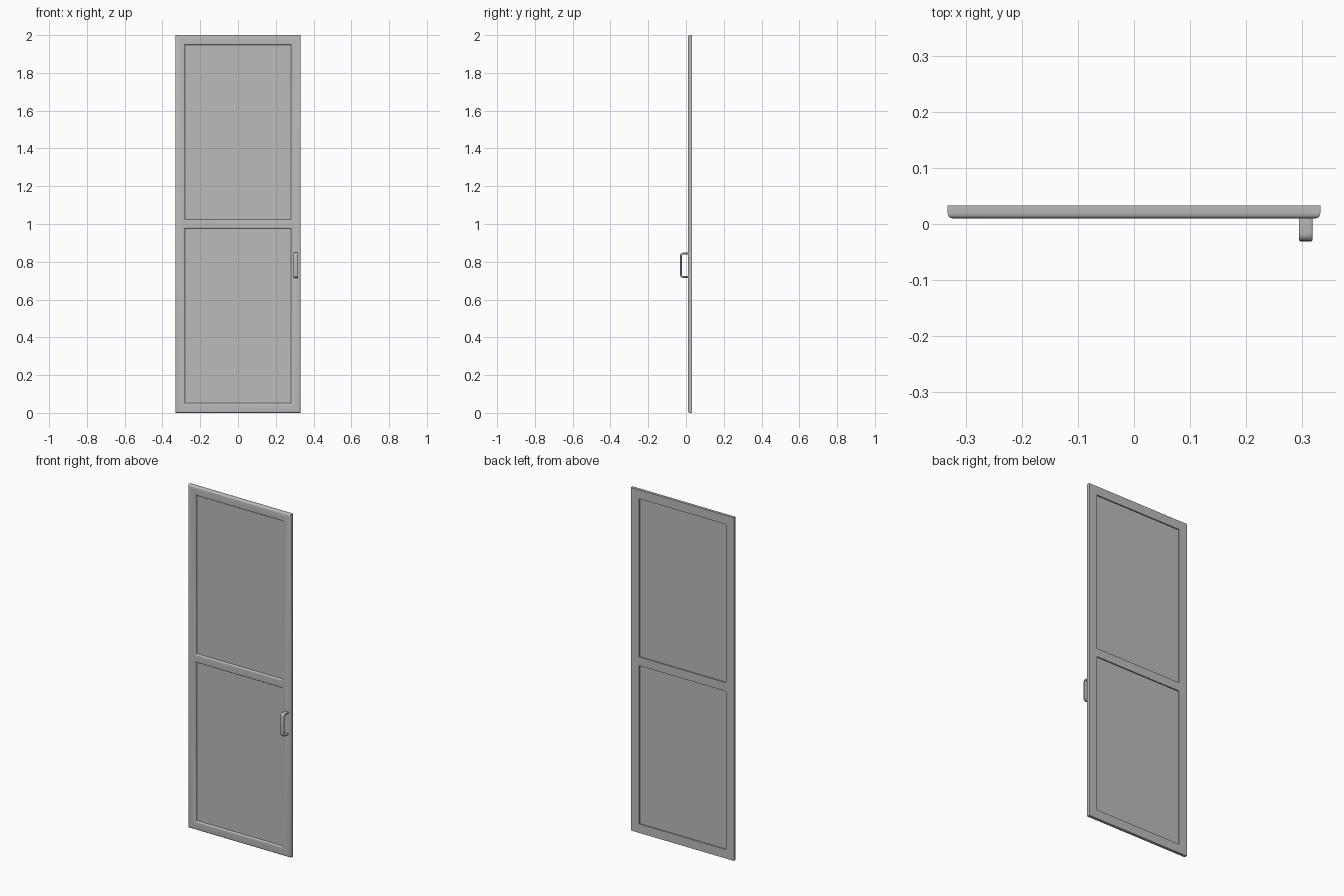
import bpy
import bmesh

cube = bpy.data.objects.get("Cube")
if cube:
    bpy.data.objects.remove(cube)

GREY = (0.5, 0.5, 0.5, 1)
grey = bpy.data.materials.new("plain grey")
grey.use_nodes = True
grey.diffuse_color = GREY
grey.node_tree.nodes["Principled BSDF"].inputs["Base Color"].default_value = GREY

W, H, RAIL, MID = 0.332, 2.0, 0.052, 1.0
FRONT, BACK = 0.01, 0.033


def finish(bm, name, angle):
    bmesh.ops.recalc_face_normals(bm, faces=bm.faces)
    mesh = bpy.data.meshes.new(name)
    bm.to_mesh(mesh)
    bm.free()
    mesh.materials.append(grey)
    ob = bpy.data.objects.new(name, mesh)
    bpy.context.collection.objects.link(ob)
    bpy.ops.object.select_all(action="DESELECT")
    ob.select_set(True)
    bpy.context.view_layer.objects.active = ob
    bpy.ops.object.shade_smooth_by_angle(angle=angle)
    return ob


def extrude(bm, offset):
    ret = bmesh.ops.extrude_face_region(bm, geom=bm.faces[:], use_keep_orig=True)
    verts = [g for g in ret["geom"] if isinstance(g, bmesh.types.BMVert)]
    bmesh.ops.translate(bm, verts=verts, vec=offset)


# Mitred frame with a middle rail, softened along its front edges
bm = bmesh.new()
inner_x = W - RAIL
levels = [RAIL, MID - 0.025, MID + 0.025, H - RAIL]
outer = {(s, z): bm.verts.new((s * W, FRONT, z)) for s in (-1, 1) for z in (0, H)}
inner = {(s, i): bm.verts.new((s * inner_x, FRONT, z))
         for s in (-1, 1) for i, z in enumerate(levels)}
for s in (-1, 1):
    bm.faces.new([outer[s, 0], outer[s, H]] + [inner[s, i] for i in (3, 2, 1, 0)])
bm.faces.new([outer[-1, 0], outer[1, 0], inner[1, 0], inner[-1, 0]])
bm.faces.new([inner[-1, 1], inner[1, 1], inner[1, 2], inner[-1, 2]])
bm.faces.new([inner[-1, 3], inner[1, 3], outer[1, H], outer[-1, H]])
bmesh.ops.recalc_face_normals(bm, faces=bm.faces)
extrude(bm, (0, BACK - FRONT, 0))
bmesh.ops.recalc_face_normals(bm, faces=bm.faces)
soft = [e for e in bm.edges
        if all(abs(v.co.y - FRONT) < 1e-4 for v in e.verts)
        and e.calc_face_angle(0) > 1]
bmesh.ops.bevel(bm, geom=soft, offset=0.009, segments=4, profile=0.5,
                affect="EDGES", clamp_overlap=True)
finish(bm, "door_frame", 0.6)

# Recessed panels
for name, low, high in (("lower_panel", levels[0], levels[1]),
                        ("upper_panel", levels[2], levels[3])):
    bm = bmesh.new()
    bmesh.ops.create_cube(bm, size=1)
    bmesh.ops.scale(bm, verts=bm.verts,
                    vec=(2 * inner_x + 0.004, 0.006, high - low + 0.004))
    bmesh.ops.translate(bm, verts=bm.verts, vec=(0, 0.023, (low + high) / 2))
    finish(bm, name, 0.5)

# Pull handle: a flat bar bent into a U
bm = bmesh.new()
bottom, top, tip, root, bar = 0.715, 0.848, -0.031, 0.014, 0.009
profile = [(root, bottom), (tip, bottom), (tip, top), (root, top),
           (root, top - bar), (tip + bar, top - bar),
           (tip + bar, bottom + bar), (root, bottom + bar)]
bm.faces.new([bm.verts.new((0.294, y, z)) for y, z in profile])
extrude(bm, (0.024, 0, 0))
bmesh.ops.recalc_face_normals(bm, faces=bm.faces)


def bend_edges(y):
    return [e for e in bm.edges if abs(e.verts[0].co.x - e.verts[1].co.x) > 0.01
            and abs(e.verts[0].co.y - y) < 1e-4]


bmesh.ops.bevel(bm, geom=bend_edges(tip), offset=0.014, segments=4,
                profile=0.5, affect="EDGES")
bmesh.ops.bevel(bm, geom=bend_edges(tip + bar), offset=0.006, segments=4,
                profile=0.5, affect="EDGES")
rims = [e for e in bm.edges if abs(e.verts[0].co.x - e.verts[1].co.x) < 1e-4]
bmesh.ops.bevel(bm, geom=rims, offset=0.0025, segments=2,
                profile=0.5, affect="EDGES")
finish(bm, "pull_handle", 0.9)
